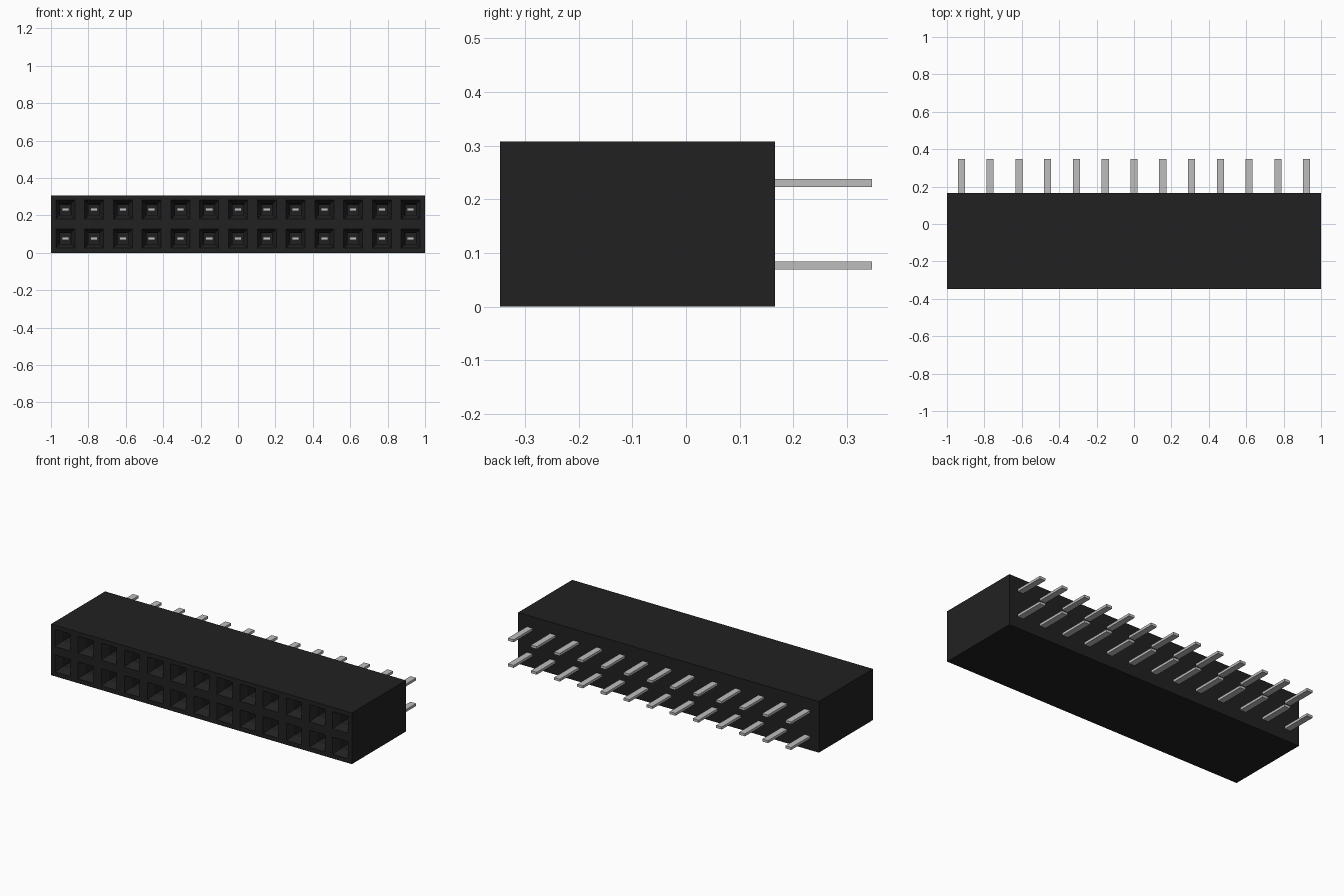
import bpy, bmesh
from mathutils import Matrix, Vector

if "Cube" in bpy.data.objects:
    bpy.data.objects.remove(bpy.data.objects["Cube"])

COLS, ROWS = 13, 2
PITCH = 2 / COLS
HEIGHT = ROWS * PITCH
FRONT, BACK, PIN_END = -0.347, 0.166, 0.347


def material(name, value):
    mat = bpy.data.materials.new(name)
    mat.use_nodes = True
    colour = (value, value, value, 1)
    mat.diffuse_color = colour
    mat.node_tree.nodes["Principled BSDF"].inputs["Base Color"].default_value = colour
    return mat


def finish(bm, name, mat):
    bmesh.ops.recalc_face_normals(bm, faces=bm.faces)
    mesh = bpy.data.meshes.new(name)
    bm.to_mesh(mesh)
    bm.free()
    mesh.materials.append(mat)
    obj = bpy.data.objects.new(name, mesh)
    bpy.context.collection.objects.link(obj)
    return obj


black = material("black plastic", 0.0152)
silver = material("silver metal", 0.51)

# Housing: one front cell per contact, extruded back into a solid block
bm = bmesh.new()
for col in range(COLS):
    for row in range(ROWS):
        x, z = -1 + col * PITCH, row * PITCH
        corners = [(x, z), (x + PITCH, z), (x + PITCH, z + PITCH), (x, z + PITCH)]
        bm.faces.new([bm.verts.new((cx, FRONT, cz)) for cx, cz in corners])
bmesh.ops.remove_doubles(bm, verts=bm.verts, dist=0.001)
cells = list(bm.faces)
extruded = bmesh.ops.extrude_face_region(bm, geom=cells, use_keep_orig=True)
back_verts = [g for g in extruded["geom"] if isinstance(g, bmesh.types.BMVert)]
bmesh.ops.translate(bm, verts=back_verts, vec=(0, BACK - FRONT, 0))
bmesh.ops.recalc_face_normals(bm, faces=bm.faces)

# Sockets: square mouth, tapered lead-in, then a straight deep hole
sockets = [f for f in bm.faces if f.calc_center_median().y < FRONT + 0.001]
for thickness, depth in ((0.026, 0), (0.022, -0.04), (0.0001, -0.25)):
    bmesh.ops.inset_individual(bm, faces=sockets, thickness=thickness, depth=depth,
                               use_even_offset=True)
finish(bm, "housing", black)

# Contact pins: flat bars running from the socket floors out of the back
bm = bmesh.new()
start = FRONT + 0.25
for col in range(COLS):
    for row in range(ROWS):
        centre = Vector((-1 + (col + 0.5) * PITCH, (start + PIN_END) / 2, (row + 0.5) * PITCH))
        size = Matrix.Diagonal((0.038, PIN_END - start, 0.015, 1))
        bmesh.ops.create_cube(bm, size=1, matrix=Matrix.Translation(centre) @ size)
finish(bm, "contact_pins", silver)
